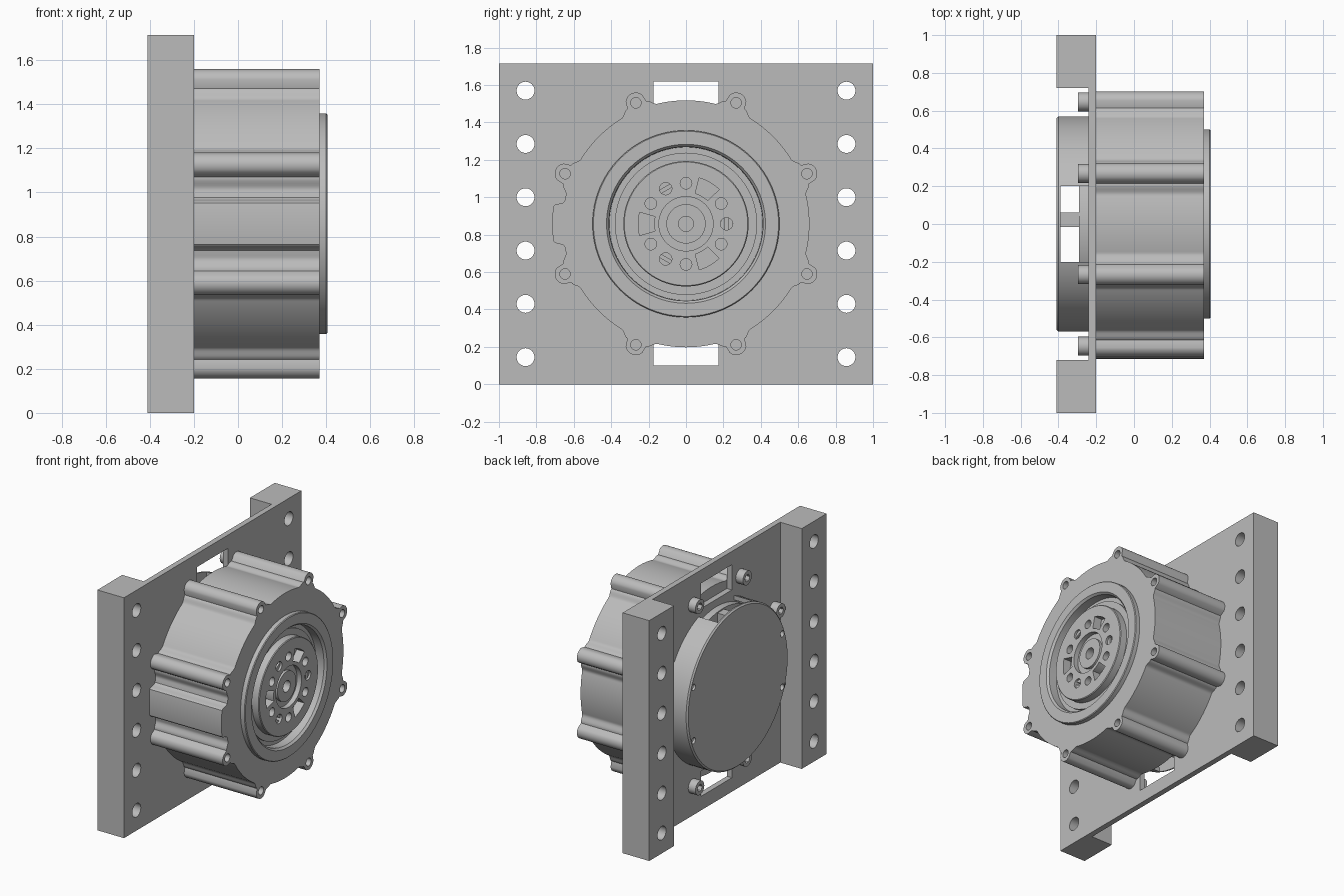
import bpy, bmesh
from math import sin, cos, pi, radians, sqrt
from mathutils import Matrix, Vector

if "Cube" in bpy.data.objects:
    bpy.data.objects.remove(bpy.data.objects["Cube"])

ZC = 0.858  # height of the drive axis
LUG_R, LUG_SIZE = 0.70, 0.055

metal = bpy.data.materials.new("grey metal")
metal.use_nodes = True
GREY = (0.5, 0.5, 0.5, 1)
metal.diffuse_color = GREY
metal.node_tree.nodes["Principled BSDF"].inputs["Base Color"].default_value = GREY


def finish(name, bm):
    bmesh.ops.recalc_face_normals(bm, faces=bm.faces)
    mesh = bpy.data.meshes.new(name)
    bm.to_mesh(mesh)
    bm.free()
    mesh.materials.append(metal)
    obj = bpy.data.objects.new(name, mesh)
    bpy.context.collection.objects.link(obj)
    return obj


def prism(name, outlines, lo, hi, axis="x"):
    """Extrude (y, z) outlines along x, or (x, y) outlines along z."""
    bm = bmesh.new()
    for pts in outlines:
        rings = []
        for h in (lo, hi):
            rings.append([bm.verts.new((h, a, b) if axis == "x" else (a, b, h)) for a, b in pts])
        bm.faces.new(rings[0])
        bm.faces.new(rings[1])
        for i in range(len(pts)):
            j = (i + 1) % len(pts)
            bm.faces.new((rings[0][i], rings[0][j], rings[1][j], rings[1][i]))
    return finish(name, bm)


def lathe(name, profile, steps=96):
    """Revolve (x, radius) points about the drive axis."""
    bm = bmesh.new()
    verts = [bm.verts.new((x, 0, ZC + r)) for x, r in profile]
    edges = [bm.edges.new(pair) for pair in zip(verts, verts[1:])]
    bmesh.ops.spin(bm, geom=verts + edges, cent=(0, 0, ZC), axis=(1, 0, 0),
                   angle=2 * pi, steps=steps, use_merge=True)
    bmesh.ops.remove_doubles(bm, verts=bm.verts, dist=1e-5)
    return finish(name, bm)


def cut(obj, cutter):
    mod = obj.modifiers.new("cut", "BOOLEAN")
    mod.operation, mod.solver, mod.object = "DIFFERENCE", "EXACT", cutter
    bpy.context.view_layer.objects.active = obj
    bpy.ops.object.modifier_apply(modifier=mod.name)
    bpy.data.objects.remove(cutter)


def polar(r, deg):
    return r * cos(radians(deg)), ZC + r * sin(radians(deg))


def arc(centre, r, start=0, end=360, n=24):
    full = end - start == 360
    steps = n if full else n - 1
    return [(centre[0] + r * cos(radians(start + (end - start) * i / steps)),
             centre[1] + r * sin(radians(start + (end - start) * i / steps))) for i in range(n)]


def rect(a0, a1, b0, b1):
    return [(a0, b0), (a1, b0), (a1, b1), (a0, b1)]


lugs = [polar(LUG_R, 22.5 + 45 * k) for k in range(8)]

# Mounting bracket: thin plate between two thick rails
channel = [(-0.41, -1), (-0.2, -1), (-0.2, 1), (-0.41, 1),
           (-0.41, 0.72), (-0.24, 0.72), (-0.24, -0.72), (-0.41, -0.72)]
bracket = prism("mounting_bracket", [channel], 0, 1.715, "z")
holes = [arc((side * 0.858, 0.145 + 0.285 * k), 0.048) for side in (-1, 1) for k in range(6)]
slots = [rect(-0.175, 0.175, 0.10, 0.28), rect(-0.175, 0.175, 1.44, 1.62)]
cut(bracket, prism("cutter", holes + slots, -0.6, 0))


# Housing: round body with eight bolt lugs and a raised pad on one side
def housing_radius(deg):
    d = abs((deg % 45) - 22.5)
    r = 0.66
    if d < 4.5:
        s = LUG_R * sin(radians(d))
        r = LUG_R * cos(radians(d)) + sqrt(max(LUG_SIZE ** 2 - s * s, 0))
    elif d < 9:
        t = (d - 4.5) / 4.5
        r = 0.69 - 0.03 * t * t * (3 - 2 * t)
    pad = abs(deg - 180)
    if pad < 10:
        r = max(r, 0.715 - 0.055 * max(0, pad - 8) / 2)
    return r


body = prism("motor_housing", [[polar(housing_radius(a * 0.75), a * 0.75) for a in range(480)]],
             -0.2, 0.37)
cut(body, prism("cutter", [arc(p, 0.028, n=20) for p in lugs] + [arc((0, ZC), 0.47, n=96)], 0.2, 0.5))
lug_screws = prism("lug_screw_ends", [arc(p, 0.0285, n=20) for p in lugs], 0.19, 0.31)

# Output face: raised rim, groove and hub
hub = lathe("output_hub", [
    (0.22, 0), (0.22, 0.5), (0.4, 0.5), (0.405, 0.495), (0.405, 0.425), (0.39, 0.412),
    (0.33, 0.41), (0.33, 0.38), (0.345, 0.38), (0.345, 0.335), (0.395, 0.335), (0.4, 0.33),
    (0.4, 0.145), (0.365, 0.145), (0.365, 0.105), (0.385, 0.105), (0.385, 0.04),
    (0.3, 0.04), (0.3, 0)])
bolt_holes = [arc(polar(0.217, 30 + 60 * k), 0.031) for k in range(6)]
pin_angles = (0, 120, 240)
pin_holes = [arc(polar(0.217, a), 0.033) for a in pin_angles]
pockets = [arc((0, ZC), 0.255, a - 14, a + 14, 12) + arc((0, ZC), 0.17, a + 13, a - 13, 12)
           for a in (60, 180, 300)]
cut(hub, prism("cutter", bolt_holes + pin_holes + pockets, 0.34, 0.5))

# Slotted pins, each made of two half heads
halves = [arc(polar(0.217, a), 0.033, a + turn - 75, a + turn + 75, 16)
          for a in pin_angles for turn in (0, 180)]
pins = prism("slotted_pins", halves, 0.335, 0.385)

# Rear cover: hollow cup with openings at top and bottom
cover = lathe("rear_cover", [
    (-0.41, 0), (-0.41, 0.56), (-0.4, 0.57), (-0.235, 0.57), (-0.235, 0.54),
    (-0.392, 0.54), (-0.392, 0)])
cut(cover, prism("cutter", [rect(-0.39, -0.2, -0.2, 0.2)], 0, 1.7, "z"))
cut(cover, prism("cutter", [arc((y, ZC + z), 0.022, n=16)
                            for y in (-0.5, 0.5) for z in (-0.19, 0.19)], -0.5, -0.35))

# Electronics behind the openings
board = prism("circuit_board", [arc((0, ZC), 0.53, n=64)], -0.29, -0.235)
connectors = prism("connectors", [rect(-0.015, 0.06, z, z + 0.1) for z in (ZC - 0.52, ZC + 0.42)],
                   -0.393, -0.28)

# Socket head screws on the back of the plate
heads = prism("socket_screws", [arc(p, 0.05) for p in lugs], -0.297, -0.235)
cut(heads, prism("cutter", [arc(p, 0.027, n=6) for p in lugs], -0.4, -0.265))

# Smooth the round walls, keep the machined edges crisp
for obj in (bracket, body, lug_screws, hub, pins, cover, board, connectors, heads):
    bpy.ops.object.select_all(action="DESELECT")
    obj.select_set(True)
    bpy.context.view_layer.objects.active = obj
    bpy.ops.object.shade_smooth_by_angle(angle=radians(30))
